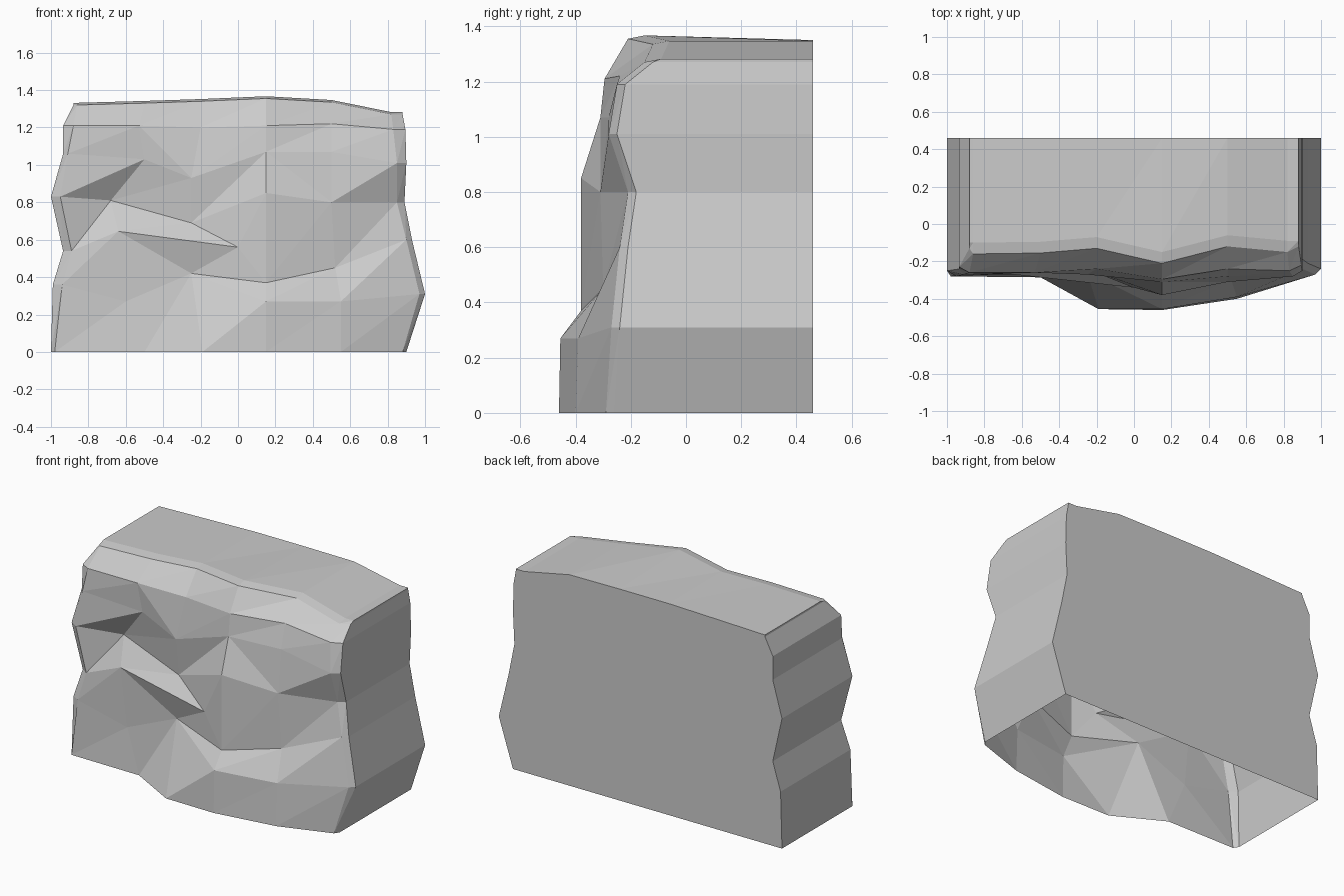
import bpy, bmesh

if "Cube" in bpy.data.objects:
    bpy.data.objects.remove(bpy.data.objects["Cube"])

# Rows of the rugged front face, bottom to top: six (x, y, z) points each
front = [
    [(-.98, -.28, 0), (-.5, -.285, 0), (-.19, -.455, 0), (.15, -.46, 0), (.55, -.4, 0), (.88, -.29, 0)],
    [(-.94, -.275, .36), (-.6, -.26, .27), (-.25, -.26, .42), (.15, -.455, .27), (.55, -.39, .27), (.97, -.27, .31)],
    [(-.89, -.26, .54), (-.64, -.27, .645), (0, -.34, .56), (.15, -.38, .37), (.52, -.3, .45), (.9, -.24, .6)],
    [(-.95, -.28, .83), (-.68, -.18, .81), (-.25, -.24, .69), (.15, -.38, .85), (.5, -.31, .8), (.85, -.21, .8)],
    [(-.91, -.27, 1.06), (-.5, -.25, 1.03), (-.25, -.27, .93), (.15, -.31, 1.07), (.5, -.28, 1.07), (.85, -.28, 1.01)],
    [(-.88, -.26, 1.21), (-.53, -.26, 1.21), (-.2, -.24, 1.2), (.15, -.295, 1.21), (.5, -.24, 1.22), (.83, -.25, 1.19)],
    [(-.86, -.16, 1.32), (-.5, -.155, 1.33), (-.2, -.13, 1.34), (.15, -.21, 1.355), (.5, -.12, 1.335), (.82, -.15, 1.27)],
]
left_x = [-1, -.99, -.935, -1, -.935, -.935, -.88]
right_x = [.9, 1, .93, .89, .9, .895, .88]
BACK = .46
# Quads of the front split the other way (row, column)
flipped = {(1, 2), (3, 4), (4, 2)}

bm = bmesh.new()
rows, back_left, back_right = [], [], []

# Front grid with a narrow chamfer column down each side
for pts, lx, rx in zip(front, left_x, right_x):
    (_, y0, z0), (_, y1, z1) = pts[0], pts[-1]
    line = [(lx, y0 + .03, z0)] + pts + [(rx, y1 + .03, z1)]
    rows.append([bm.verts.new(p) for p in line])
    back_left.append(bm.verts.new((lx, BACK, z0)))
    back_right.append(bm.verts.new((rx, BACK, z1)))

# Rim of the flat top and its back edge
rim = [bm.verts.new((v.co.x, v.co.y + (.03 if i in (0, 7) else .06), v.co.z + .012))
       for i, v in enumerate(rows[-1])]
top_back = [bm.verts.new((v.co.x, BACK, min(v.co.z, 1.35))) for v in rim]
rows += [rim, top_back]
back_left.append(top_back[0])
back_right.append(top_back[-1])

# Front and top faces
for r in range(len(rows) - 1):
    for c in range(7):
        a, b, d, e = rows[r][c], rows[r][c + 1], rows[r + 1][c + 1], rows[r + 1][c]
        if (r, c) in flipped:
            tris = [(a, b, e), (b, d, e)]
        else:
            tris = [(a, b, d), (a, d, e)]
        for t in tris:
            bm.faces.new(t)

# Side walls
for r in range(7):
    bm.faces.new((back_left[r], rows[r][0], rows[r + 1][0], back_left[r + 1]))
    bm.faces.new((rows[r][-1], back_right[r], back_right[r + 1], rows[r + 1][-1]))

# Flat back; the underside stays open
bm.faces.new(back_right[:-1] + top_back[::-1] + back_left[-2::-1])
bm.normal_update()

mesh = bpy.data.meshes.new("cliff_rock")
bm.to_mesh(mesh)
bm.free()
obj = bpy.data.objects.new("cliff_rock", mesh)
bpy.context.collection.objects.link(obj)
